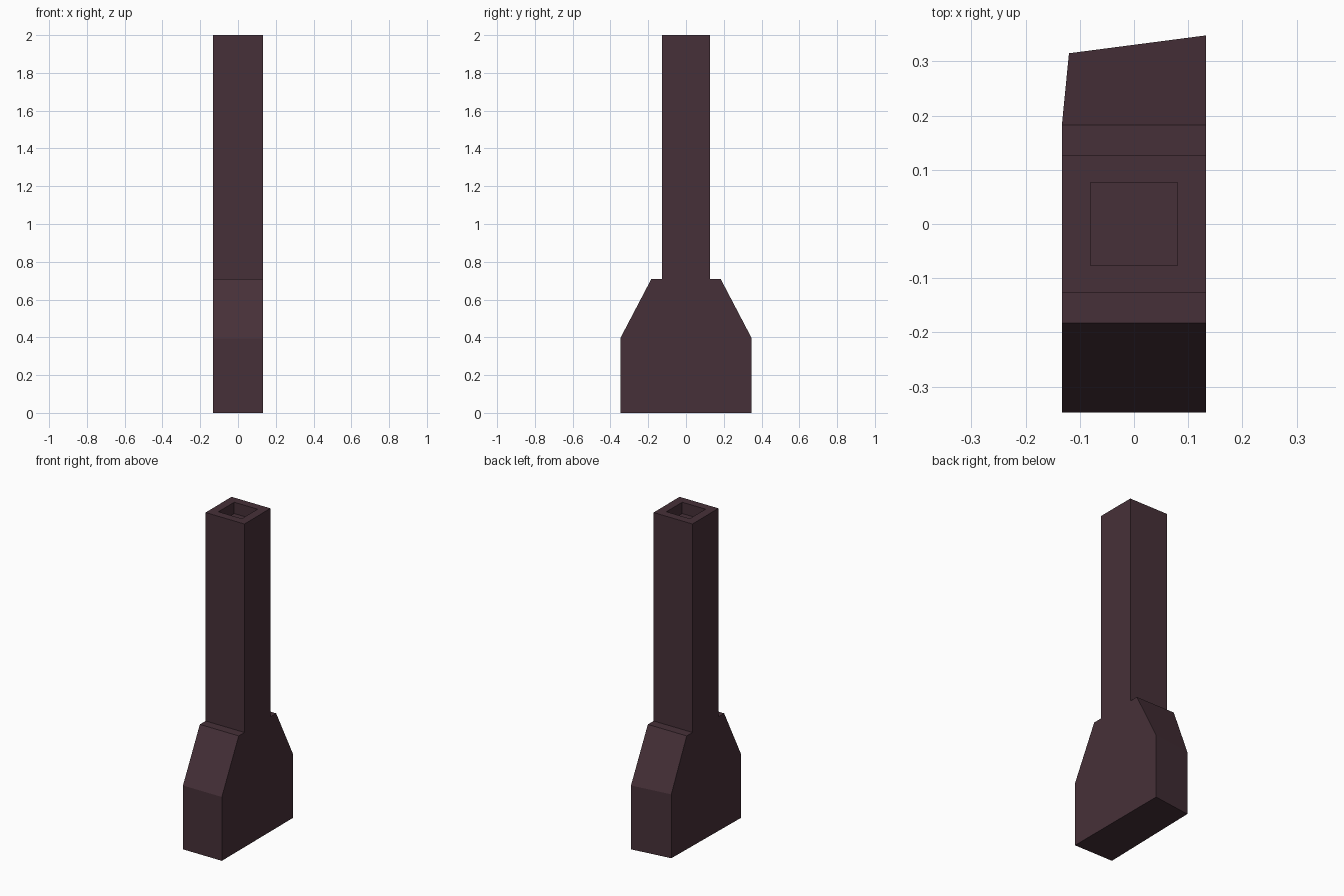
import bpy, bmesh

if "Cube" in bpy.data.objects:
    bpy.data.objects.remove(bpy.data.objects["Cube"])

# One flat dark colour
mat = bpy.data.materials.new("dark_brick")
mat.diffuse_color = (0.062, 0.030, 0.040, 1)
mat.use_nodes = True
mat.node_tree.nodes["Principled BSDF"].inputs["Base Color"].default_value = mat.diffuse_color

W = 0.133          # half width in x
SHAFT_Y = 0.127    # half depth of the shaft
HOLE_X, HOLE_Y, HOLE_DEPTH = 0.08, 0.077, 0.07

# Side profile (y, z): broad base, sloped shoulders, small ledge, tall shaft
half = [(0.348, 0), (0.348, 0.395), (0.183, 0.71), (SHAFT_Y, 0.71), (SHAFT_Y, 2)]
profile = half + [(-y, z) for y, z in reversed(half)]
n = len(profile)

bm = bmesh.new()
left = [bm.verts.new((-W, y, z)) for y, z in profile]
right = [bm.verts.new((W, y, z)) for y, z in profile]

# The back left corner of the base is knocked inward
for v in left[:2]:
    v.co.x, v.co.y = -0.12, 0.315

# Sides: base and shaft as separate faces in one plane
for ring in (left, right):
    bm.faces.new(ring[:4] + ring[6:])
    bm.faces.new(ring[3:7])

# Strips around the profile
top = None
for i in range(n):
    j = (i + 1) % n
    f = bm.faces.new((left[i], left[j], right[j], right[i]))
    if i == 4:
        top = f

# Sunken flue opening in the top
bmesh.ops.recalc_face_normals(bm, faces=bm.faces[:])
bmesh.ops.inset_individual(bm, faces=[top], thickness=0.05)
for v in top.verts:
    v.co.x = HOLE_X if v.co.x > 0 else -HOLE_X
    v.co.y = HOLE_Y if v.co.y > 0 else -HOLE_Y
floor = bmesh.ops.extrude_discrete_faces(bm, faces=[top])["faces"][0]
for v in floor.verts:
    v.co.z -= HOLE_DEPTH

bmesh.ops.triangulate(bm, faces=[f for f in bm.faces if len(f.verts) > 4])
bmesh.ops.recalc_face_normals(bm, faces=bm.faces[:])
mesh = bpy.data.meshes.new("chimney")
bm.to_mesh(mesh)
bm.free()
mesh.materials.append(mat)
chimney = bpy.data.objects.new("chimney", mesh)
bpy.context.collection.objects.link(chimney)
